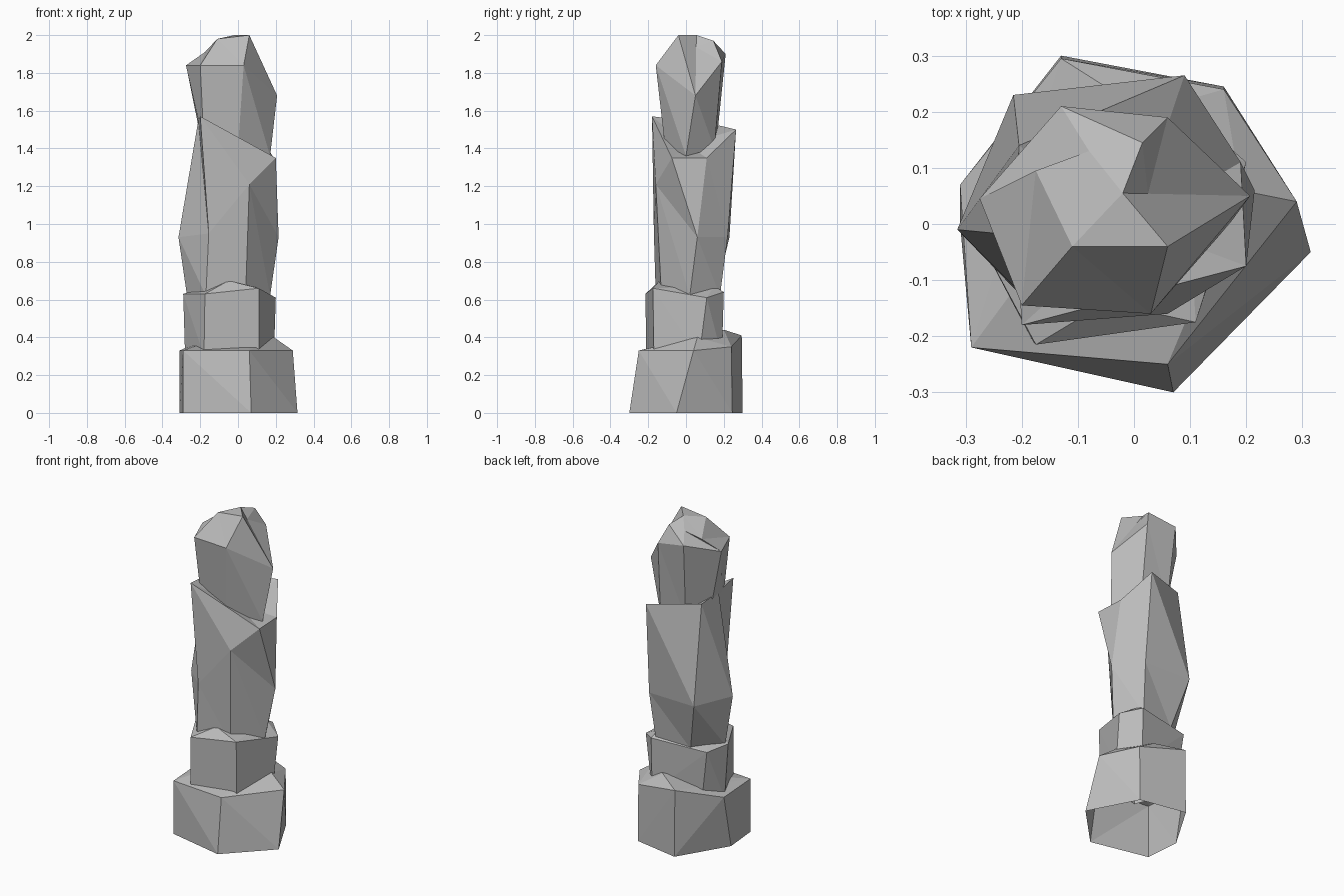
import bpy
import bmesh
from mathutils import Vector

default_cube = bpy.data.objects.get("Cube")
if default_cube:
    bpy.data.objects.remove(default_cube, do_unlink=True)

# Single stone colour
stone = bpy.data.materials.new("stone_grey")
stone.use_nodes = True
stone_colour = (0.5, 0.5, 0.5, 1.0)
stone.diffuse_color = stone_colour
stone.node_tree.nodes["Principled BSDF"].inputs["Base Color"].default_value = stone_colour


def finish(bm, name):
    """Turn a bmesh into a flat shaded stone object."""
    mesh = bpy.data.meshes.new(name)
    bm.to_mesh(mesh)
    bm.free()
    mesh.materials.append(stone)
    rock = bpy.data.objects.new(name, mesh)
    bpy.context.collection.objects.link(rock)
    return rock


def hull_rock(name, points, open_below):
    """Convex boulder around its corners, without faces lying under a height."""
    bm = bmesh.new()
    for point in points:
        bm.verts.new(point)
    result = bmesh.ops.convex_hull(bm, input=bm.verts[:])
    leftover = [item for item in result["geom_interior"]
                if isinstance(item, bmesh.types.BMVert)]
    bmesh.ops.delete(bm, geom=leftover, context="VERTS")
    bmesh.ops.recalc_face_normals(bm, faces=bm.faces[:])
    underside = [face for face in bm.faces
                 if all(vert.co.z < open_below for vert in face.verts)]
    bmesh.ops.delete(bm, geom=underside, context="FACES_ONLY")
    return finish(bm, name)


def loft_rock(name, rings, crown):
    """Faceted boulder through rings listed top to bottom, with a crown point."""
    bm = bmesh.new()
    loops = [[bm.verts.new(point) for point in ring] for ring in rings]
    count = len(loops[0])
    centre = bm.verts.new(crown)
    for i in range(count):
        j = (i + 1) % count
        bm.faces.new((loops[0][i], loops[0][j], centre))
        for upper, lower in zip(loops, loops[1:]):
            bm.faces.new((upper[i], lower[i], lower[j]))
            bm.faces.new((upper[i], lower[j], upper[j]))
    bm.faces.new(loops[-1])
    bmesh.ops.recalc_face_normals(bm, faces=bm.faces[:])
    return finish(bm, name)


def at_height(outline, z):
    return [Vector((x, y, z)) for x, y in outline]


# Wide foundation boulder, hollow underneath
foundation_outline = [(-.13, .30), (.16, .245), (.315, -.05),
                      (.07, -.30), (-.29, -.22), (-.31, 0)]
foundation_top = [(-.13, .295, .41), (.16, .24, .35), (.29, .04, .33),
                  (.06, -.25, .33), (-.29, -.22, .33), (-.31, .07, .33),
                  (.19, .06, .4), (.02, .2, .44)]
hull_rock("foundation_rock", at_height(foundation_outline, 0) + foundation_top,
          open_below=.01)

# Squat second boulder
second_outline = [(-.18, -.21), (.11, -.17), (.19, .07),
                  (.1, .19), (-.2, .13), (-.28, .02)]
second_top = [(-.175, -.215, .63), (.11, -.175, .66), (.2, .11, .61),
              (.1, .2, .64), (-.245, .145, .62), (-.29, 0, .63),
              (-.05, -.14, .7), (.09, .15, .67)]
hull_rock("second_rock", at_height(second_outline, .3) + second_top,
          open_below=.31)

# Tall shaft boulder with a slanted top
shaft_top = [(-.2, -.18, 1.57), (.2, -.075, 1.35), (.19, .11, 1.35),
             (.09, .265, 1.5), (-.205, .14, 1.53), (-.21, -.02, 1.55)]
shaft_middle = [(-.155, -.17, .95), (.06, -.16, 1.21), (.215, .06, .93),
                (.1, .22, .93), (-.215, .23, .93), (-.315, -.01, .93)]
shaft_foot = [(-.17, -.16, .62), (.04, -.13, .62), (.17, .02, .62),
              (.08, .18, .62), (-.14, .155, .62), (-.27, 0, .62)]
loft_rock("shaft_rock", [shaft_top, shaft_middle, shaft_foot], (0, 0, 1.42))

# Rounded capstone with a chipped side
cap_crown = [(-.11, -.04, 1.98), (.06, -.04, 2), (.025, .054, 1.936),
             (.015, .145, 1.97), (-.08, .13, 1.95), (-.175, .095, 1.91)]
cap_shoulder = [(-.2, -.145, 1.84), (.03, -.16, 1.84), (.207, .05, 1.68),
                (.06, .19, 1.86), (-.13, .21, 1.9), (-.275, .045, 1.84)]
cap_foot = [(-.18, -.1, 1.42), (0, -.11, 1.4), (.17, 0, 1.36),
            (.07, .15, 1.4), (-.11, .16, 1.42), (-.19, .04, 1.42)]
loft_rock("cap_rock", [cap_crown, cap_shoulder, cap_foot], (-.02, .055, 2))
